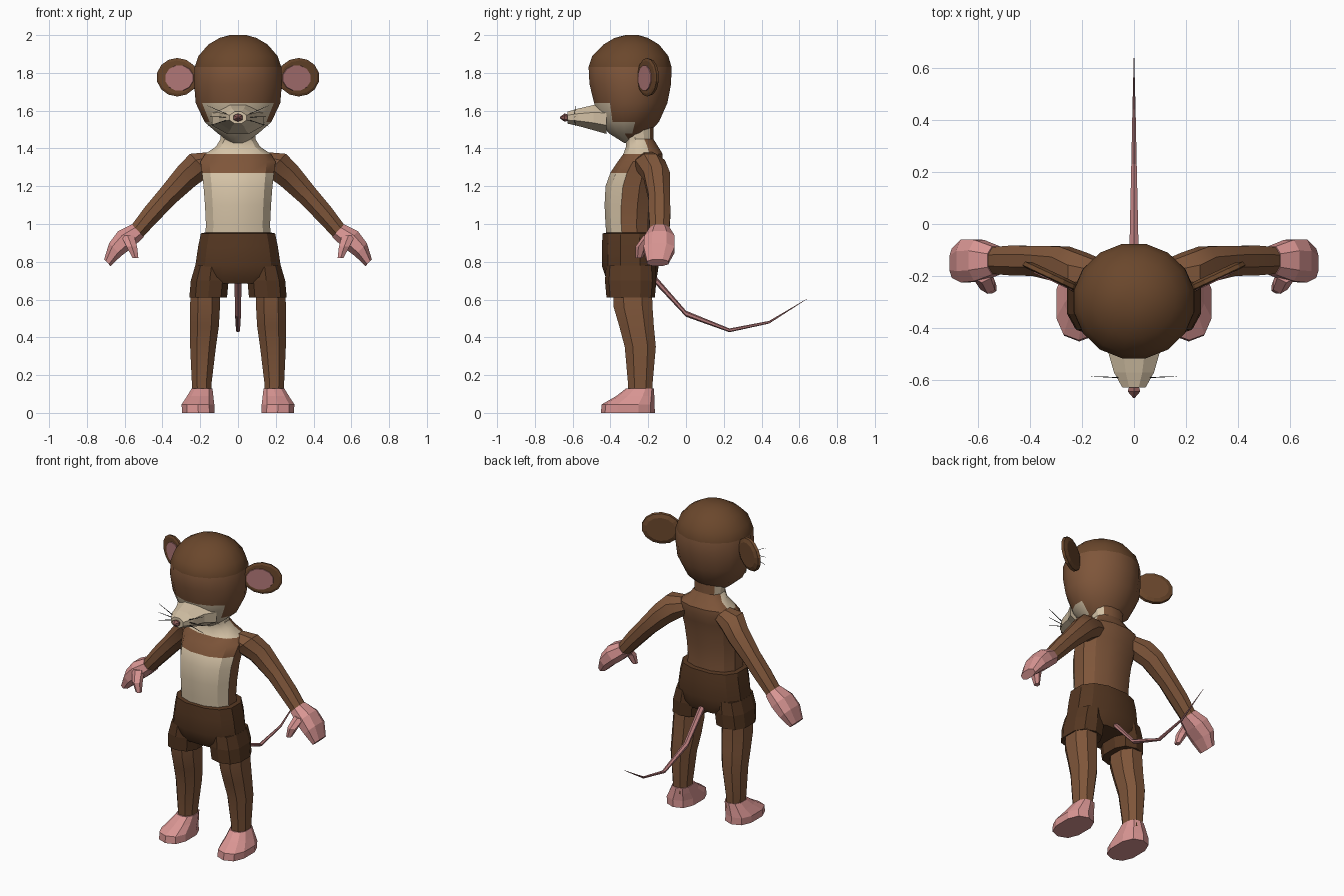
import bpy, bmesh, math
from mathutils import Vector

cube = bpy.data.objects.get("Cube")
if cube:
    bpy.data.objects.remove(cube)


def make_material(name, r, g, b):
    mat = bpy.data.materials.new(name)
    mat.use_nodes = True
    mat.diffuse_color = (r, g, b, 1)
    bsdf = mat.node_tree.nodes["Principled BSDF"]
    bsdf.inputs["Base Color"].default_value = (r, g, b, 1)
    bsdf.inputs["Roughness"].default_value = 0.9
    return mat


FUR = make_material("brown fur", .21, .092, .042)
CROWN = make_material("dark crown fur", .145, .063, .025)
CLOTH = make_material("dark brown cloth", .092, .039, .016)
CREAM = make_material("cream fur", .66, .54, .38)
PINK = make_material("pink skin", .69, .30, .29)
ROSE = make_material("rose skin", .45, .19, .19)
NOSE = make_material("nose", .27, .11, .10)
BLACK = make_material("whisker black", .01, .01, .01)

X, Y, Z = Vector((1, 0, 0)), Vector((0, 1, 0)), Vector((0, 0, 1))


def loft(name, stations, mats, u=X, v=Y, sides=8, square=1.0, mirror=False, rule=None, smooth=False):
    """Skin rings given as (centre x, y, z, radius along u, radius along v)."""
    bm = bmesh.new()
    rings = []
    for cx, cy, cz, ru, rv in stations:
        ring = []
        for i in range(sides):
            a = (i + .5) * math.tau / sides
            c, s = math.cos(a), math.sin(a)
            c = math.copysign(abs(c) ** square, c)
            s = math.copysign(abs(s) ** square, s)
            ring.append(bm.verts.new(Vector((cx, cy, cz)) + u * c * ru + v * s * rv))
        rings.append(ring)
    for low, high in zip(rings, rings[1:]):
        for i in range(sides):
            j = (i + 1) % sides
            bm.faces.new((low[i], low[j], high[j], high[i]))
    bm.faces.new(rings[0])
    bm.faces.new(rings[-1])
    bmesh.ops.recalc_face_normals(bm, faces=bm.faces)
    bm.normal_update()
    if rule:
        for face in bm.faces:
            face.material_index = rule(face.calc_center_median(), face.normal)
    mesh = bpy.data.meshes.new(name)
    bm.to_mesh(mesh)
    bm.free()
    for mat in mats:
        mesh.materials.append(mat)
    obj = bpy.data.objects.new(name, mesh)
    bpy.context.collection.objects.link(obj)
    if mirror:
        obj.modifiers.new("mirror", 'MIRROR').use_clip = False
    if smooth:
        bpy.ops.object.select_all(action='DESELECT')
        obj.select_set(True)
        bpy.context.view_layer.objects.active = obj
        bpy.ops.object.shade_smooth_by_angle(angle=math.radians(30))
    return obj


def upright(rows, x=0):
    """Turn (z, front y, back y, half width) rows into ring stations."""
    return [(x, (f + b) / 2, z, w, (b - f) / 2) for z, f, b, w in rows]


# Head with cream lower face and darker crown
def head_rule(c, n):
    if c.z < 1.64 and c.y < -.3 and abs(c.x) < .15:
        return 1
    return 2 if c.z > 1.86 else 0


loft("head", upright([
    (1.43, -.33, -.24, .04), (1.48, -.41, -.2, .11), (1.54, -.46, -.14, .18),
    (1.64, -.49, -.095, .228), (1.74, -.515, -.075, .237), (1.83, -.52, -.072, .234),
    (1.89, -.5, -.09, .213), (1.95, -.44, -.14, .16), (1.985, -.38, -.2, .1),
    (2.0, -.32, -.25, .045)]), [FUR, CREAM, CROWN], sides=16, rule=head_rule, smooth=True)

# Snout, nose and whiskers
loft("snout", [(0, -.42, 1.555, .15, .085), (0, -.49, 1.563, .108, .072),
               (0, -.57, 1.565, .083, .05), (0, -.628, 1.563, .048, .034)],
     [CREAM], v=Z)
loft("nose", [(0, -.62, 1.563, .02, .015), (0, -.643, 1.563, .028, .022),
              (0, -.667, 1.563, .004, .004)], [NOSE], v=Z, sides=6)
for level, rise in (("upper", .05), ("middle", .005), ("lower", -.035)):
    start = 1.563 + rise * .3
    loft(level + "_whiskers", [(.05, -.59, start, .003, .003),
                               (.165, -.585, start + rise, .001, .001)],
         [BLACK], u=Y, v=Z, sides=4, mirror=True)

# Ears, turned slightly outward
ear_u = Vector((.9, .42, 0))
ear_n = Vector((.42, -.9, 0))


def ear_station(depth, ru, rv, shift=0):
    p = Vector((.318, -.2, 1.777)) + ear_n * depth + ear_u * shift
    return (p.x, p.y, p.z + shift * .3, ru, rv)


loft("ears", [ear_station(-.018, .09, .075), ear_station(-.008, .118, .098),
              ear_station(.008, .122, .102), ear_station(.013, .108, .088)],
     [CROWN], u=ear_u, v=Z, sides=14, mirror=True)
loft("inner_ears", [ear_station(.011, .085, .07, -.015), ear_station(.017, .083, .068, -.015)],
     [ROSE], u=ear_u, v=Z, sides=12, mirror=True)


# Torso with cream belly and throat
def torso_rule(c, n):
    belly = c.z < 1.27 and c.y < -.32
    throat = c.z > 1.36 and c.y < -.2
    return 1 if belly or throat else 0


loft("torso", upright([
    (.88, -.42, -.17, .18), (1.0, -.43, -.175, .175), (1.1, -.435, -.165, .18),
    (1.2, -.43, -.15, .188), (1.27, -.405, -.135, .196), (1.33, -.365, -.12, .205),
    (1.37, -.335, -.12, .18), (1.41, -.32, -.145, .12), (1.45, -.32, -.17, .095),
    (1.52, -.34, -.17, .1)]), [FUR, CREAM], sides=12, square=.85, rule=torso_rule, smooth=True)

# Shorts: hip piece and two short legs
loft("shorts", upright([
    (.685, -.41, -.165, .2), (.72, -.43, -.15, .237), (.78, -.45, -.14, .232),
    (.88, -.45, -.14, .217), (.95, -.445, -.15, .202), (.955, -.42, -.17, .18)]),
    [CLOTH], sides=12, square=.8, smooth=True)
loft("shorts_legs", [(.158, -.293, .61, .104, .128), (.15, -.293, .7, .104, .136),
                     (.14, -.293, .78, .09, .13)],
     [CLOTH], sides=10, square=.8, mirror=True)

# Legs and feet
loft("legs", [(.19, -.24, .09, .053, .068), (.192, -.242, .16, .056, .07),
              (.185, -.242, .35, .073, .088), (.178, -.262, .46, .082, .098),
              (.175, -.28, .56, .085, .11), (.172, -.285, .68, .08, .11)],
     [FUR], square=.85, mirror=True, smooth=True)
loft("feet", [(.21, -.308, 0, .09, .143), (.212, -.306, .045, .09, .14),
              (.2, -.268, .09, .072, .1), (.19, -.243, .13, .057, .074)],
     [PINK], sides=10, square=.8, mirror=True)

# Arms and hands
arm_v = Vector((.69, 0, .72))
loft("arms", [(.12, -.2, 1.34, .06, .06), (.2, -.19, 1.315, .085, .085),
              (.27, -.155, 1.255, .075, .075), (.375, -.142, 1.145, .062, .06),
              (.46, -.14, 1.05, .062, .055), (.54, -.14, .955, .055, .046)],
     [FUR], u=Y, v=arm_v, mirror=True, smooth=True)
loft("hands", [(.53, -.14, .965, .058, .05), (.595, -.14, .92, .085, .062),
               (.65, -.142, .865, .088, .05), (.692, -.15, .795, .06, .026)],
     [PINK], u=Y, v=arm_v, square=.85, mirror=True)
loft("thumbs", [(.585, -.19, .94, .04, .035), (.562, -.235, .88, .032, .033),
                (.543, -.248, .82, .018, .018)], [PINK], sides=6, mirror=True)

# Tail
loft("tail", [(0, -.19, .735, .022, .024), (0, 0, .525, .018, .016),
              (0, .23, .437, .012, .01), (0, .44, .48, .007, .007),
              (0, .64, .603, .001, .001)], [ROSE], v=Z, sides=6)
